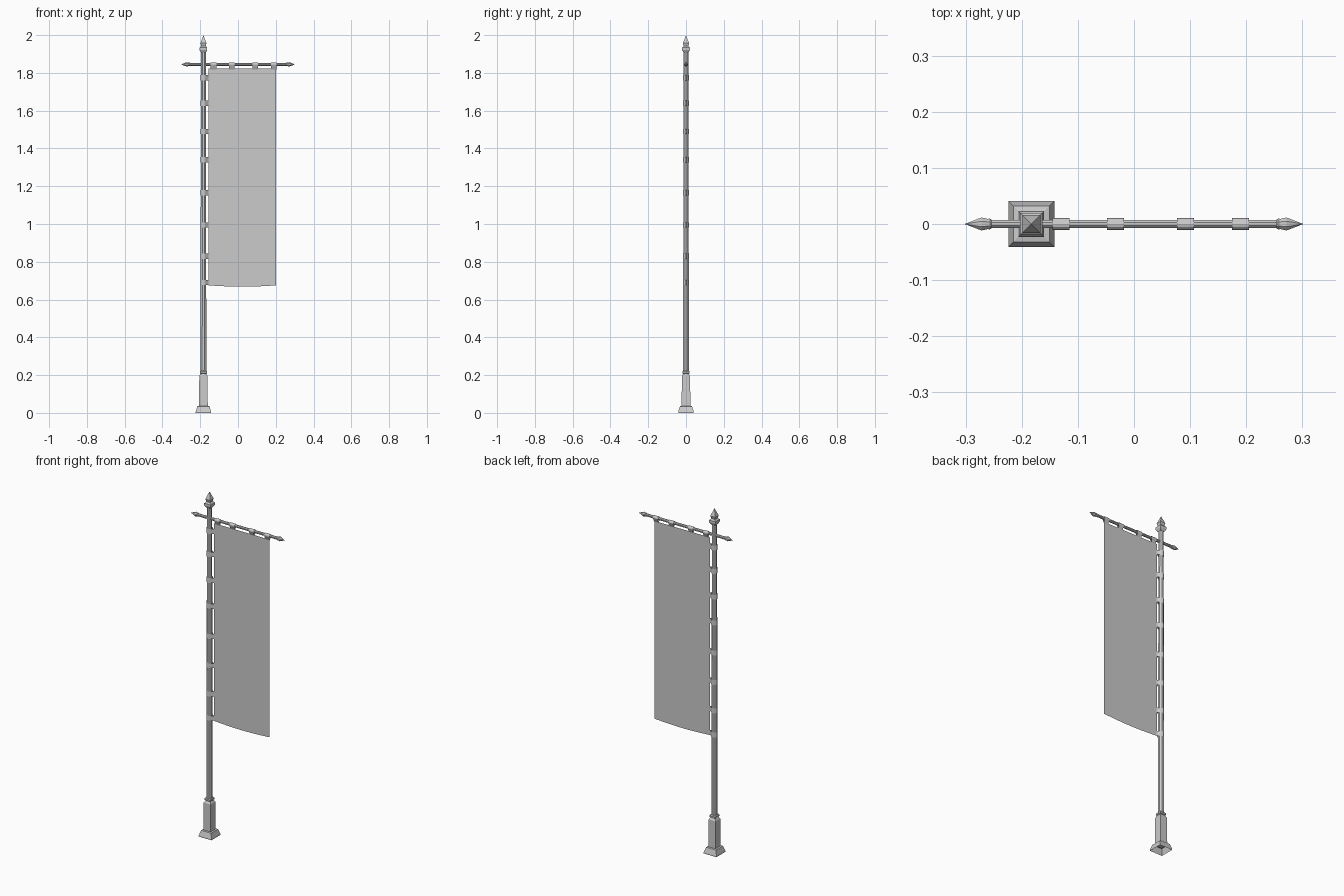
import bpy, bmesh, math
from mathutils import Matrix, Vector

cube = bpy.data.objects.get("Cube")
if cube:
    bpy.data.objects.remove(cube)

grey = bpy.data.materials.new("plain grey")
grey.use_nodes = True
grey.diffuse_color = (0.6, 0.6, 0.6, 1)
grey.node_tree.nodes["Principled BSDF"].inputs["Base Color"].default_value = (0.6, 0.6, 0.6, 1)

POLE_X = -0.183
BAR_Z = 1.845
UPRIGHT = Matrix.Translation((POLE_X, 0, 0))
ALONG_X = Matrix.Translation((0, 0, BAR_Z)) @ Matrix.Rotation(math.pi / 2, 4, 'Y')


def finish(name, bm):
    bmesh.ops.recalc_face_normals(bm, faces=bm.faces)
    mesh = bpy.data.meshes.new(name)
    bm.to_mesh(mesh)
    bm.free()
    mesh.materials.append(grey)
    obj = bpy.data.objects.new(name, mesh)
    bpy.context.collection.objects.link(obj)
    return obj


def turned(name, profile, sides, matrix, caps=True):
    """Stack regular rings; profile holds (flat half-width, height)."""
    bm = bmesh.new()
    rings = []
    for half, h in profile:
        r = half / math.cos(math.pi / sides)
        angles = [(i + 0.5) * math.tau / sides for i in range(sides)]
        rings.append([bm.verts.new(matrix @ Vector((r * math.cos(a), r * math.sin(a), h)))
                      for a in angles])
    for low, high in zip(rings, rings[1:]):
        for i in range(sides):
            j = (i + 1) % sides
            bm.faces.new((low[i], low[j], high[j], high[i]))
    if caps:
        bm.faces.new(rings[0])
        bm.faces.new(rings[-1])
    bmesh.ops.remove_doubles(bm, verts=bm.verts, dist=0.00001)
    return finish(name, bm)


def loop_tab(name, radius, reach, width, matrix):
    """Cloth sleeve around a rod (local z), pinched to a point along local +x."""
    bm = bmesh.new()
    outline = [(radius * math.cos(a), radius * math.sin(a))
               for a in (math.radians(d) for d in range(60, 301, 30))]
    outline += [(reach * 0.75, -0.003), (reach, 0), (reach * 0.75, 0.003)]
    low, high = [[bm.verts.new(matrix @ Vector((x, y, z))) for x, y in outline]
                 for z in (-width / 2, width / 2)]
    for i in range(len(outline)):
        j = (i + 1) % len(outline)
        bm.faces.new((low[i], low[j], high[j], high[i]))
    return finish(name, bm)


# Square foot: hollow flared skirt, shaft and collar
turned("base_skirt", [(0.041, 0), (0.041, 0.006), (0.032, 0.035), (0.022, 0.037)],
       4, UPRIGHT, caps=False)
turned("base_shaft", [(0.023, 0.03), (0.022, 0.195), (0.015, 0.207), (0.019, 0.211),
                      (0.019, 0.219), (0.015, 0.224)], 4, UPRIGHT)

# Upright pole and its square spear finial
turned("pole", [(0.0155, 0.2), (0.013, 1.92)], 8, UPRIGHT)
turned("pole_finial", [(0.013, 1.908), (0.02, 1.92), (0.02, 1.934), (0.012, 1.942),
                       (0.016, 1.957), (0, 2.0)], 4, UPRIGHT)

# Crossbar with a pointed tip on each end
turned("crossbar", [(0.0075, -0.265), (0.0075, 0.265)], 8, ALONG_X)
for side, sign in (("right", -1), ("left", 1)):
    turned("crossbar_tip_" + side,
           [(0.0075, sign * 0.254), (0.010, sign * 0.257), (0.009, sign * 0.260),
            (0.0115, sign * 0.272), (0, sign * 0.302)], 8, ALONG_X)

# Hanging loops on the crossbar
for i, x in enumerate((-0.130, -0.033, 0.092, 0.190)):
    loop_tab(f"top_loop_{i + 1}", 0.0105, 0.026, 0.03, Matrix.Translation((x, 0, 0)) @ ALONG_X)

# Side loops holding the cloth to the pole
for i, z in enumerate((1.775, 1.64, 1.49, 1.34, 1.165, 0.995, 0.83, 0.69)):
    loop_tab(f"side_loop_{i + 1}", 0.0165, 0.031, 0.028, UPRIGHT @ Matrix.Translation((0, 0, z)))

# Banner cloth: thin flat sheet with a gently sagging hem
bm = bmesh.new()
bmesh.ops.create_grid(bm, x_segments=12, y_segments=12, size=0.5)
for v in bm.verts:
    u, t = v.co.x + 0.5, v.co.y + 0.5
    hem = 0.675 - 0.007 * math.sin(math.pi * u)
    v.co = (-0.155 + 0.357 * u, 0, hem + (1.823 - hem) * t)
finish("banner_cloth", bm)
